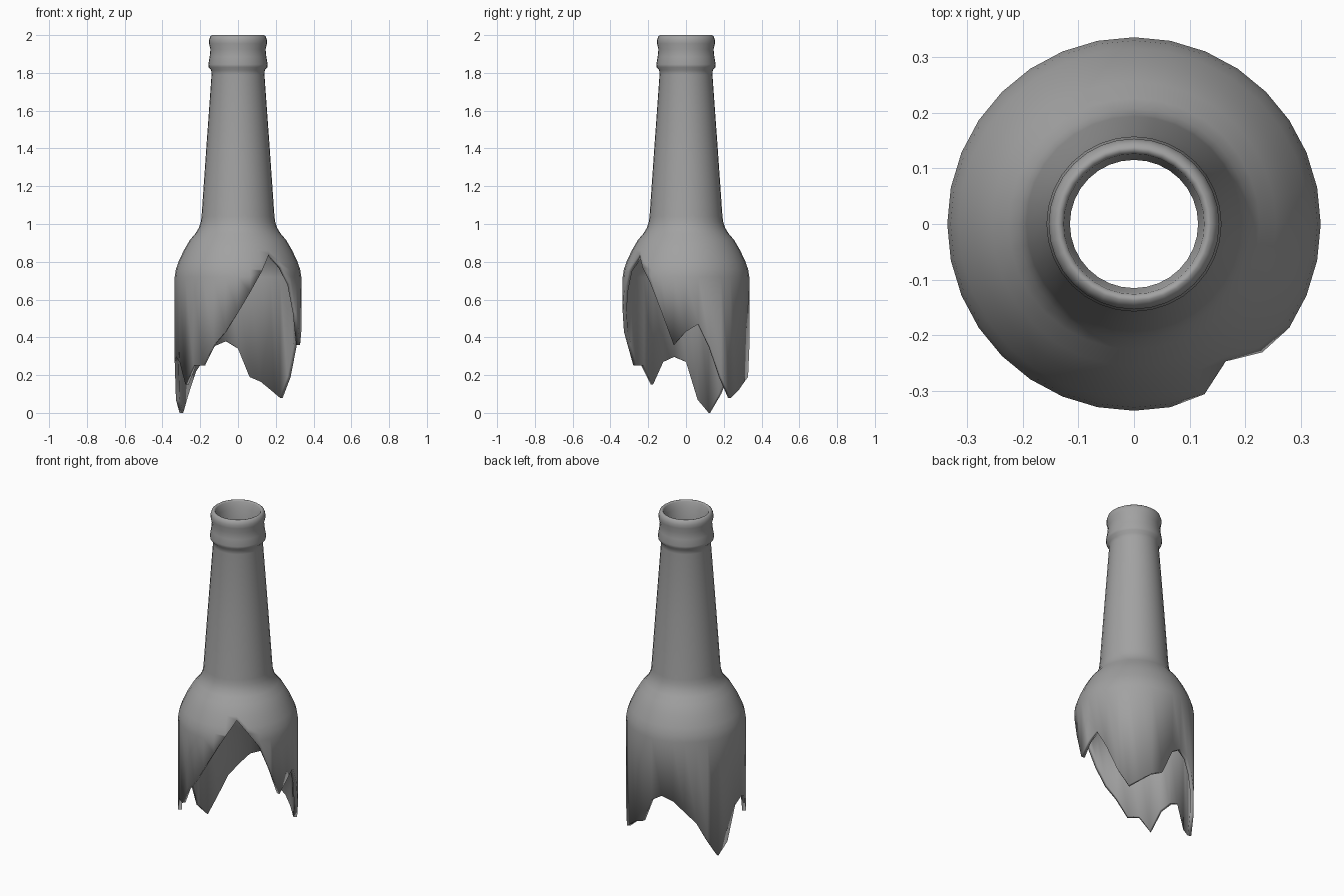
import bpy, bmesh, math

if "Cube" in bpy.data.objects:
    bpy.data.objects.remove(bpy.data.objects["Cube"])

SEGS = 32

# Outer and inner wall profiles (radius, height), from the lip down to the body
outer = [(0.138, 2.0), (0.147, 1.993), (0.153, 1.975), (0.153, 1.955), (0.146, 1.925),
         (0.150, 1.885), (0.157, 1.845), (0.155, 1.830), (0.142, 1.815), (0.140, 1.79),
         (0.168, 1.40), (0.193, 1.04), (0.197, 1.01), (0.207, 0.98), (0.225, 0.95),
         (0.255, 0.915), (0.287, 0.86), (0.315, 0.80), (0.329, 0.76), (0.335, 0.72)]
inner = [(0.132, 2.0), (0.126, 1.993), (0.123, 1.970), (0.115, 1.955), (0.115, 1.79),
         (0.143, 1.40), (0.168, 1.04), (0.172, 1.00), (0.184, 0.965), (0.203, 0.935),
         (0.233, 0.897), (0.265, 0.845), (0.294, 0.79), (0.308, 0.755), (0.314, 0.72)]

# Height of the broken edge at each segment, counter-clockwise from +x
jagged = [0.43, 0.47, 0.35, 0.19, 0.08, 0.12, 0.165, 0.19, 0.34, 0.38, 0.355, 0.29,
          0.22, 0.10, 0.0, 0.07, 0.27, 0.297, 0.27, 0.15, 0.25, 0.25, 0.36, 0.43,
          0.53, 0.64, 0.75, 0.84, 0.77, 0.68, 0.53, 0.36]


def radius_at(profile, z):
    for (r0, z0), (r1, z1) in zip(profile, profile[1:]):
        if z0 >= z >= z1:
            return r0 + (r1 - r0) * (z0 - z) / (z0 - z1)
    return profile[-1][0]


def wall(bm, profile):
    """Columns of vertices following the profile, cut off at the broken edge."""
    columns = []
    for k in range(SEGS):
        a = 2 * math.pi * k / SEGS
        column = []
        for r, z in profile + [(profile[-1][0], -1.0)]:
            if z < jagged[k]:
                z = jagged[k]
                r = radius_at(profile, z)
            column.append(bm.verts.new((r * math.cos(a), r * math.sin(a), z)))
        columns.append(column)
    return columns


# Broken bottle: outer wall, inner wall, lip and fracture face as one closed shell
bm = bmesh.new()
out_cols, in_cols = wall(bm, outer), wall(bm, inner)
loops = [o + i[::-1] for o, i in zip(out_cols, in_cols)]
for k in range(SEGS):
    a, b = loops[k], loops[(k + 1) % SEGS]
    n = len(a)
    for j in range(n):
        m = (j + 1) % n
        bm.faces.new((a[j], a[m], b[m], b[j]))
bmesh.ops.remove_doubles(bm, verts=bm.verts, dist=0.0005)
bmesh.ops.recalc_face_normals(bm, faces=bm.faces)
mesh = bpy.data.meshes.new("broken_bottle")
bm.to_mesh(mesh)
bm.free()

# Smooth all over, the fracture included
mesh.shade_smooth()
bottle = bpy.data.objects.new("broken_bottle", mesh)
bpy.context.collection.objects.link(bottle)

# Dark grey glass
glass = bpy.data.materials.new("dark_glass")
glass.diffuse_color = (0.36, 0.36, 0.36, 1)
glass.use_nodes = True
glass.node_tree.nodes["Principled BSDF"].inputs["Base Color"].default_value = glass.diffuse_color
mesh.materials.append(glass)
